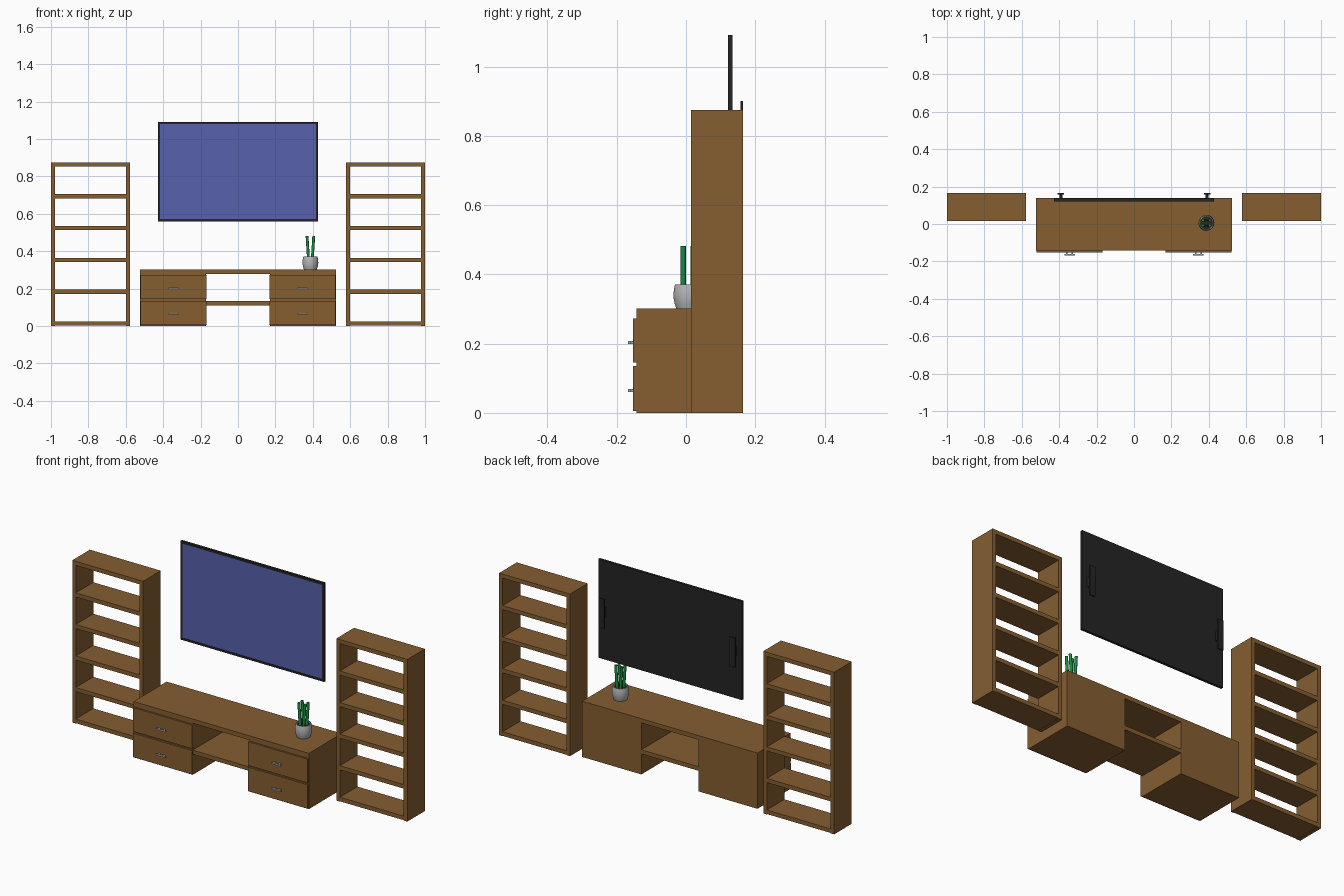
import bpy, bmesh, math
from mathutils import Vector

if "Cube" in bpy.data.objects:
    bpy.data.objects.remove(bpy.data.objects["Cube"])


def material(name, rgb):
    m = bpy.data.materials.new(name)
    m.diffuse_color = (*rgb, 1)
    m.use_nodes = True
    m.node_tree.nodes["Principled BSDF"].inputs["Base Color"].default_value = m.diffuse_color
    return m


WOOD = material("brown wood", (0.235, 0.112, 0.031))
BLACK = material("black plastic", (0.018, 0.018, 0.018))
SCREEN = material("blue screen", (0.095, 0.12, 0.42))
METAL = material("grey metal", (0.42, 0.42, 0.44))
CERAMIC = material("light grey ceramic", (0.47, 0.47, 0.47))
SOIL = material("dark soil", (0.03, 0.02, 0.012))
GREEN = material("leaf green", (0.01, 0.27, 0.055))


def finish(name, bm, mat, smooth=False):
    bmesh.ops.recalc_face_normals(bm, faces=bm.faces)
    me = bpy.data.meshes.new(name)
    bm.to_mesh(me)
    bm.free()
    me.materials.append(mat)
    ob = bpy.data.objects.new(name, me)
    bpy.context.collection.objects.link(ob)
    if smooth:
        bpy.ops.object.select_all(action='DESELECT')
        ob.select_set(True)
        bpy.context.view_layer.objects.active = ob
        bpy.ops.object.shade_smooth_by_angle(angle=math.radians(40))
    return ob


def box(name, x, y, z, mat):
    """Box from (min, max) ranges."""
    bm = bmesh.new()
    bmesh.ops.create_cube(bm, size=1)
    for v in bm.verts:
        v.co = Vector([(a + b) / 2 + c * (b - a) for (a, b), c in zip((x, y, z), v.co)])
    return finish(name, bm, mat)


def side_range(s, a, b):
    return (a, b) if s > 0 else (-b, -a)


def lathe(name, profile, centre, mat, steps=32):
    bm = bmesh.new()
    vs = [bm.verts.new((r, 0, z)) for r, z in profile]
    es = [bm.edges.new(p) for p in zip(vs, vs[1:])]
    bmesh.ops.spin(bm, geom=vs + es, cent=(0, 0, 0), axis=(0, 0, 1),
                   angle=2 * math.pi, steps=steps)
    bmesh.ops.remove_doubles(bm, verts=bm.verts, dist=1e-5)
    bmesh.ops.translate(bm, vec=centre, verts=bm.verts)
    return finish(name, bm, mat, True)


def rod(name, p, q, r, mat, sides=16):
    p, q = Vector(p), Vector(q)
    bm = bmesh.new()
    bmesh.ops.create_cone(bm, cap_ends=True, segments=sides, radius1=r, radius2=r,
                          depth=(q - p).length)
    rot = (q - p).to_track_quat('Z', 'Y')
    for v in bm.verts:
        v.co = rot @ v.co + (p + q) / 2
    return finish(name, bm, mat, True)


for s, side in ((-1, "left"), (1, "right")):
    # open bookcase
    y = (0.015, 0.165)
    box(side + "_bookcase_outer_side", side_range(s, 0.979, 1.0), y, (0, 0.875), WOOD)
    box(side + "_bookcase_inner_side", side_range(s, 0.577, 0.598), y, (0, 0.875), WOOD)
    for i in range(6):
        z = 0.002 + 0.1702 * i
        box(f"{side}_bookcase_shelf_{i}", side_range(s, 0.598, 0.979), y,
            (z, z + 0.022), WOOD)
    # drawer cabinet under the console top
    box(side + "_cabinet", side_range(s, 0.17, 0.523), (-0.143, 0.138), (0, 0.278), WOOD)
    for i, (z0, z1) in enumerate(((0.006, 0.135), (0.145, 0.273))):
        box(f"{side}_drawer_front_{i}", side_range(s, 0.168, 0.521), (-0.153, -0.143),
            (z0, z1), WOOD)
        zc = (0.065, 0.203)[i]
        box(f"{side}_handle_bar_{i}", side_range(s, 0.316, 0.372), (-0.168, -0.161),
            (zc - 0.004, zc + 0.004), METAL)
        for k, xc in enumerate((0.329, 0.359)):
            box(f"{side}_handle_post_{i}_{k}", side_range(s, xc - 0.004, xc + 0.004),
                (-0.161, -0.153), (zc - 0.004, zc + 0.004), METAL)
    # wall bracket behind the television
    box(side + "_bracket_plate", side_range(s, 0.374, 0.408), (0.158, 0.165), (0.74, 0.90), BLACK)
    box(side + "_bracket_arm", side_range(s, 0.383, 0.399), (0.134, 0.158), (0.795, 0.845), BLACK)

# console top and middle shelf
box("console_top", (-0.523, 0.523), (-0.143, 0.138), (0.278, 0.301), WOOD)
box("console_middle_shelf", (-0.17, 0.17), (-0.143, 0.138), (0.111, 0.133), WOOD)

# television: body, raised bezel, screen
box("television_body", (-0.429, 0.429), (0.125, 0.135), (0.56, 1.092), BLACK)
for n, x, z in (("left", (-0.429, -0.417), (0.56, 1.092)),
                ("right", (0.417, 0.429), (0.56, 1.092)),
                ("bottom", (-0.417, 0.417), (0.56, 0.572)),
                ("top", (-0.417, 0.417), (1.080, 1.092))):
    box("television_bezel_" + n, x, (0.121, 0.125), z, BLACK)
box("television_screen", (-0.417, 0.417), (0.123, 0.1255), (0.572, 1.080), SCREEN)

# potted plant
C = Vector((0.387, 0.006, 0))
lathe("plant_pot", [(0, 0.301), (0.034, 0.301), (0.039, 0.316), (0.0425, 0.336),
                    (0.041, 0.356), (0.038, 0.371), (0.033, 0.371), (0.033, 0.358)],
      C, CERAMIC)
rod("pot_soil", C + Vector((0, 0, 0.352)), C + Vector((0, 0, 0.362)), 0.035, SOIL, 32)
for i, sx in enumerate((-1, 1)):
    for j, sy in enumerate((-1, 1)):
        rod(f"plant_stalk_{i}_{j}", C + Vector((sx * 0.010, sy * 0.014, 0.355)),
            C + Vector((sx * 0.018, sy * 0.014, 0.482)), 0.0075, GREEN)
